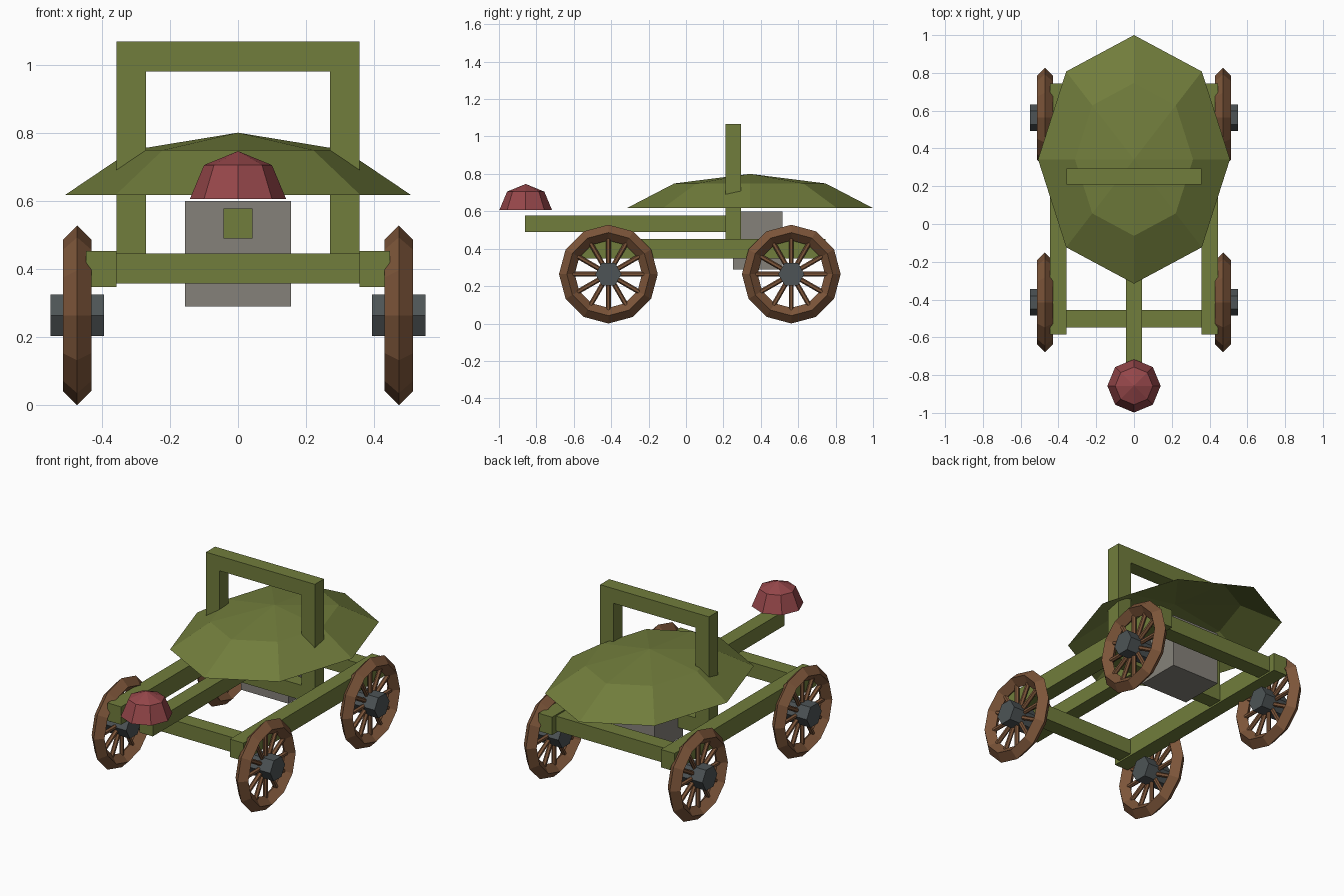
import bpy, bmesh, math
from mathutils import Matrix, Vector

if "Cube" in bpy.data.objects:
    bpy.data.objects.remove(bpy.data.objects["Cube"])


def material(name, rgb):
    m = bpy.data.materials.new(name)
    m.diffuse_color = (*rgb, 1)
    m.use_nodes = True
    m.node_tree.nodes["Principled BSDF"].inputs["Base Color"].default_value = m.diffuse_color
    return m


GREEN = material("olive green paint", (0.165, 0.205, 0.045))
RED = material("dull red", (0.30, 0.062, 0.068))
WOOD = material("brown wood", (0.205, 0.092, 0.042))
IRON = material("dark iron", (0.075, 0.088, 0.092))
GREY = material("warm grey", (0.235, 0.222, 0.195))


def finish(bm, name, mat):
    me = bpy.data.meshes.new(name)
    bm.to_mesh(me)
    bm.free()
    me.materials.append(mat)
    ob = bpy.data.objects.new(name, me)
    bpy.context.collection.objects.link(ob)
    return ob


def box(name, mat, x, y, z):
    bm = bmesh.new()
    c = [(a[0] + a[1]) / 2 for a in (x, y, z)]
    s = [a[1] - a[0] for a in (x, y, z)]
    bmesh.ops.create_cube(bm, size=1, matrix=Matrix.Translation(c) @ Matrix.Diagonal((*s, 1)))
    return finish(bm, name, mat)


def shell(name, mat, centre, radii, ring_scale, ring_height):
    # open eight-sided dome: rim, one ring and a tip
    bm = bmesh.new()
    cx, cy, cz = centre
    rx, ry, h = radii
    loops = []
    for k, z in ((1, 0), (ring_scale, ring_height)):
        loops.append([bm.verts.new((cx + rx * k * math.cos(i * math.pi / 4),
                                    cy + ry * k * math.sin(i * math.pi / 4),
                                    cz + h * z)) for i in range(8)])
    tip = bm.verts.new((cx, cy, cz + h))
    rim, ring = loops
    for i in range(8):
        j = (i + 1) % 8
        bm.faces.new((rim[i], rim[j], ring[j], ring[i]))
        bm.faces.new((ring[i], ring[j], tip))
    return finish(bm, name, mat)


# Chassis rails and cross bars
for side, s in (("left", -1), ("right", 1)):
    box(side + "_rail", GREEN, sorted((s * 0.357, s * 0.446)), (-0.585, 0.745), (0.347, 0.453))
box("front_cross_bar", GREEN, (-0.357, 0.357), (-0.547, -0.455), (0.357, 0.445))
box("rear_cross_bar", GREEN, (-0.357, 0.357), (0.615, 0.707), (0.357, 0.445))

# Hoop: closed rectangular frame
HY = (0.21, 0.295)
box("hoop_bottom", GREEN, (-0.357, 0.357), HY, (0.357, 0.445))
box("hoop_top", GREEN, (-0.357, 0.357), HY, (0.98, 1.067))
for side, s in (("left", -1), ("right", 1)):
    box(side + "_hoop_post", GREEN, sorted((s * 0.27, s * 0.357)), HY, (0.445, 0.98))

# Weight block, pole, canopy and red cap
box("weight_block", GREY, (-0.155, 0.155), (0.25, 0.515), (0.29, 0.60))
box("pole", GREEN, (-0.043, 0.043), (-0.86, 0.27), (0.49, 0.577))
shell("canopy", GREEN, (0, 0.342, 0.617), (0.508, 0.658, 0.183), 0.615, 0.72)
shell("red_cap", RED, (0, -0.857, 0.606), (0.141, 0.141, 0.14), 0.707, 0.707)


# Wheels: diamond-section rim, twelve spokes, hexagonal hub
WZ, MAJOR, MINOR = 0.264, 0.222, 0.042
TURN = Matrix.Rotation(math.pi / 2, 4, 'Y')


def wheel(label, x, y):
    place = Matrix.Translation((x, y, WZ))
    bm = bmesh.new()
    rows = []
    for i in range(12):
        a = i * math.pi / 6
        rows.append([bm.verts.new(place @ Vector((MINOR * math.sin(b),
                     (MAJOR + MINOR * math.cos(b)) * math.cos(a),
                     (MAJOR + MINOR * math.cos(b)) * math.sin(a))))
                     for b in (0, math.pi / 2, math.pi, math.pi * 1.5)])
    for i in range(12):
        p, q = rows[i], rows[(i + 1) % 12]
        for j in range(4):
            k = (j + 1) % 4
            bm.faces.new((p[j], p[k], q[k], q[j]))
    bmesh.ops.recalc_face_normals(bm, faces=bm.faces)
    finish(bm, label + "_rim", WOOD)

    bm = bmesh.new()
    for i in range(12):
        m = place @ Matrix.Rotation(i * math.pi / 6, 4, 'X') @ Matrix.Translation((0, 0, 0.12))
        bmesh.ops.create_cone(bm, cap_ends=True, segments=6, radius1=0.013,
                              radius2=0.013, depth=0.16, matrix=m)
    finish(bm, label + "_spokes", WOOD)

    bm = bmesh.new()
    # hub corners point along y
    spin = Matrix.Rotation(math.pi / 2, 4, 'Z')
    bmesh.ops.create_cone(bm, cap_ends=True, segments=6, radius1=0.07, radius2=0.07,
                          depth=0.157, matrix=place @ TURN @ spin)
    # make sure the corner direction is along y whatever the primitive's start angle
    if max(abs(v.co.y - y) for v in bm.verts) < 0.065:
        bmesh.ops.rotate(bm, verts=bm.verts, cent=(x, y, WZ),
                         matrix=Matrix.Rotation(math.pi / 6, 3, 'X'))
    finish(bm, label + "_hub", IRON)


for end, y in (("front", -0.415), ("rear", 0.563)):
    for side, s in (("left", -1), ("right", 1)):
        wheel(f"{end}_{side}_wheel", s * 0.472, y)
